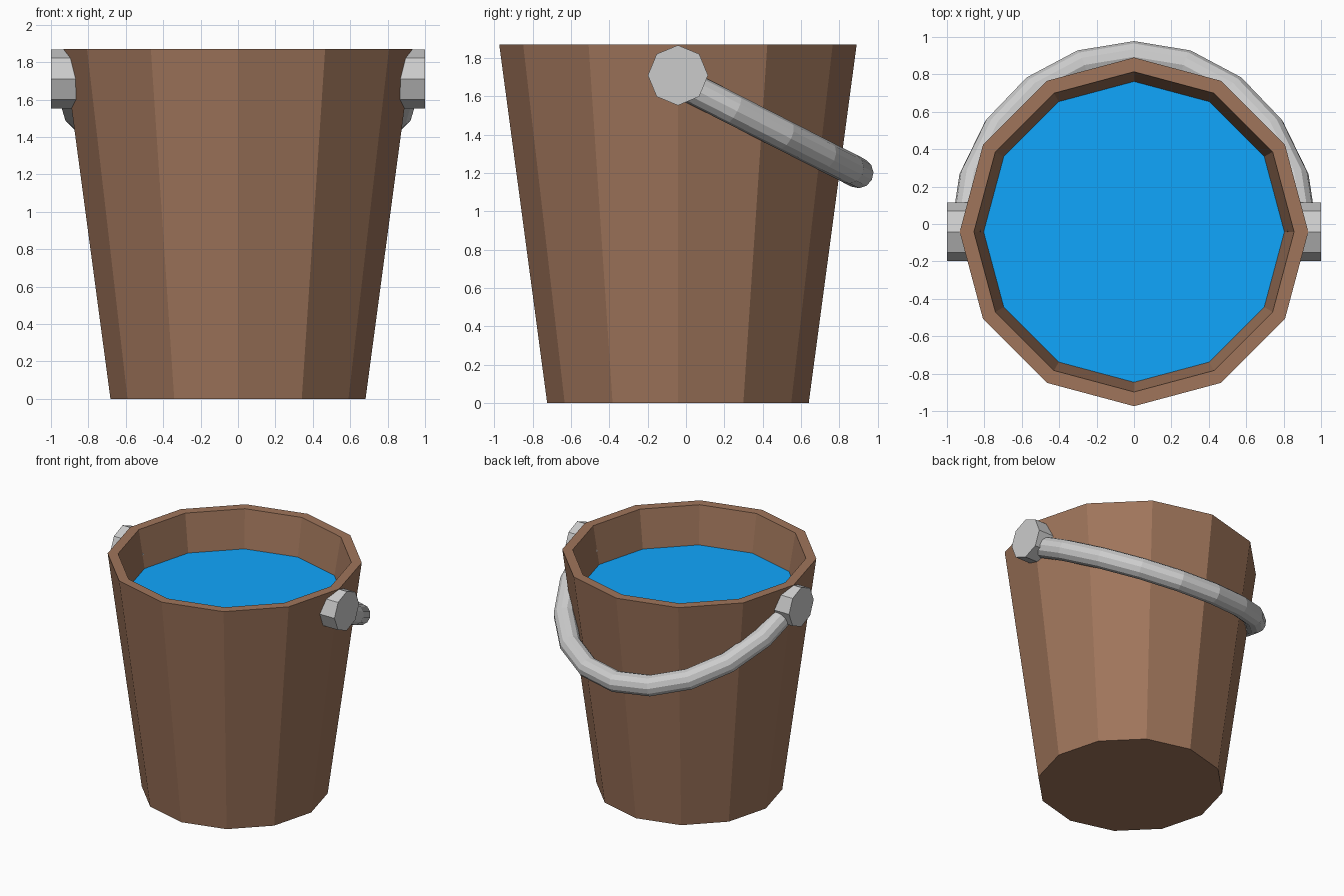
import bpy, bmesh
from math import sin, cos, pi, radians
from mathutils import Vector

if "Cube" in bpy.data.objects:
    bpy.data.objects.remove(bpy.data.objects["Cube"])

CY = -0.042                     # bucket axis offset in y


def material(name, rgb):
    m = bpy.data.materials.new(name)
    m.diffuse_color = (*rgb, 1)
    m.use_nodes = True
    m.node_tree.nodes["Principled BSDF"].inputs["Base Color"].default_value = m.diffuse_color
    return m


def lofted(name, rings, mat=None):
    """Skin a list of vertex rings and cap both ends."""
    bm = bmesh.new()
    loops = [[bm.verts.new(p) for p in ring] for ring in rings]
    n = len(loops[0])
    for a, b in zip(loops, loops[1:]):
        for i in range(n):
            j = (i + 1) % n
            bm.faces.new((a[i], a[j], b[j], b[i]))
    bm.faces.new(loops[0][::-1])
    bm.faces.new(loops[-1])
    bmesh.ops.recalc_face_normals(bm, faces=bm.faces)
    me = bpy.data.meshes.new(name)
    bm.to_mesh(me)
    bm.free()
    ob = bpy.data.objects.new(name, me)
    bpy.context.collection.objects.link(ob)
    if mat:
        me.materials.append(mat)
    return ob


def ring_z(r, z, n=12):
    return [(r * cos(2 * pi * i / n), CY + r * sin(2 * pi * i / n), z) for i in range(n)]


def ring_x(r, x, z, n=8):
    return [(x, CY + r * cos(2 * pi * i / n), z + r * sin(2 * pi * i / n)) for i in range(n)]


wood = material("wood", (0.349, 0.179, 0.105))
blue = material("water_blue", (0.005, 0.382, 0.976))

# Bucket: outer wall, rim, inner wall and floor
lofted("bucket", [ring_z(0.682, 0), ring_z(0.932, 1.87), ring_z(0.856, 1.87),
                  ring_z(0.55, 0.10)], wood)

# Water: thin slab whose surface meets the inner wall
lofted("water", [ring_z(0.797, 1.53), ring_z(0.804, 1.57)], blue)

# Octagonal handle pins on both sides
for side, s in (("right", 1), ("left", -1)):
    lofted(f"handle_pin_{side}", [ring_x(0.157, s * 0.866, 1.71), ring_x(0.157, s * 1.0, 1.71)])

# Handle: round-ish tube swept along a tilted half ellipse hanging at the back
SIDES = 12
tilt = radians(27)
pivot = Vector((0, CY, 1.68))
across = Vector((1, 0, 0))
down = Vector((0, cos(tilt), -sin(tilt)))
up = across.cross(down)
RX, RD, TUBE = 0.90, 1.055, 0.08
rings = []
for k in range(11):
    a = pi * k / 10
    centre = pivot + across * RX * cos(a) + down * RD * sin(a)
    out = (across * RD * cos(a) + down * RX * sin(a)).normalized()
    rings.append([centre + TUBE * (out * cos(t) + up * sin(t))
                  for t in (2 * pi * i / SIDES for i in range(SIDES))])
lofted("handle", rings)
